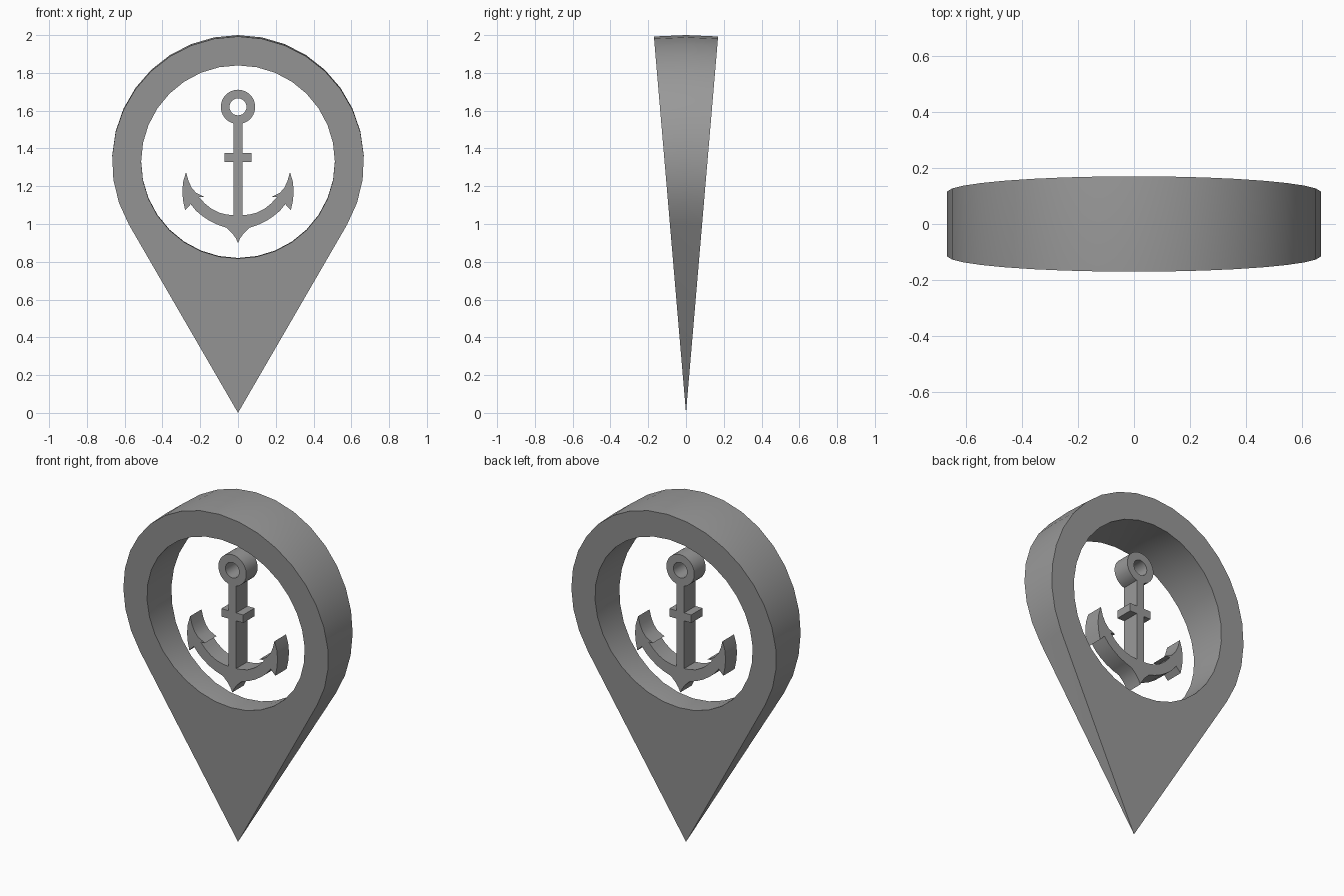
import bpy, bmesh
from math import sin, cos, radians, asin, pi
from mathutils import Vector

if "Cube" in bpy.data.objects:
    bpy.data.objects.remove(bpy.data.objects["Cube"])

dark = bpy.data.materials.new("dark_grey")
dark.diffuse_color = (0.32, 0.32, 0.32, 1)
dark.use_nodes = True
dark.node_tree.nodes["Principled BSDF"].inputs["Base Color"].default_value = dark.diffuse_color


def arc(cz, r, a0, a1, n):
    """Points on a circle centred on x = 0, angles in radians, both ends included."""
    return [(r * cos(a0 + (a1 - a0) * i / n), cz + r * sin(a0 + (a1 - a0) * i / n))
            for i in range(n + 1)]


def circle(cz, r, n):
    return arc(cz, r, pi / 2, pi / 2 + 2 * pi, n)[:-1]


def plate(name, loops, place, steps):
    """Fill x-z outlines (later loops are holes) and sweep them front to back.
    place(z, t) gives (y, z) for t running from -1 (front) to 1 (back)."""
    bm = bmesh.new()
    edges = []
    for loop in loops:
        vs = [bm.verts.new((x, 0, z)) for x, z in loop]
        edges += [bm.edges.new((vs[i - 1], vs[i])) for i in range(len(vs))]
    bmesh.ops.triangle_fill(bm, edges=edges, use_beauty=True, normal=Vector((0, -1, 0)))
    layers, faces = [list(bm.verts)], list(bm.faces)
    for i in range(steps):
        geom = bmesh.ops.extrude_face_region(bm, geom=faces, use_keep_orig=(i == 0))["geom"]
        if i:
            bmesh.ops.delete(bm, geom=[f for f in faces if f.is_valid], context='FACES')
        faces = [g for g in geom if isinstance(g, bmesh.types.BMFace)]
        layers.append([g for g in geom if isinstance(g, bmesh.types.BMVert)])
    for i, layer in enumerate(layers):
        for v in layer:
            if v.is_valid:
                v.co.y, v.co.z = place(v.co.z, 2 * i / steps - 1)
    bmesh.ops.remove_doubles(bm, verts=list(bm.verts), dist=1e-5)
    bmesh.ops.recalc_face_normals(bm, faces=list(bm.faces))
    me = bpy.data.meshes.new(name)
    bm.to_mesh(me)
    bm.free()
    me.materials.append(dark)
    ob = bpy.data.objects.new(name, me)
    bpy.context.collection.objects.link(ob)
    bpy.ops.object.select_all(action='DESELECT')
    ob.select_set(True)
    bpy.context.view_layer.objects.active = ob
    bpy.ops.object.shade_smooth_by_angle(angle=radians(30))
    return ob


# map pin: teardrop with round window, swung a few degrees about its tip
CZ, R = 4 / 3, 2 / 3
SWING = asin(0.085)
teardrop = [(0, 0)] + arc(CZ, R, radians(-30), radians(210), 22)
plate("pin_frame", [teardrop, circle(CZ, 0.513, 32)],
      lambda z, t: (z * sin(SWING * t), z * cos(SWING * t)), 2)

# anchor: right half of the outline from the bottom tip up to the ring
half = [
    (0.012, 0.925), (0.03, 0.95), (0.06, 0.98), (0.105, 0.995),          # crown
    (0.15, 1.016), (0.19, 1.043), (0.222, 1.07), (0.25, 1.105),          # arm, outer
    (0.28, 1.073), (0.291, 1.125), (0.295, 1.175), (0.29, 1.225),        # fluke, outer
    (0.275, 1.275), (0.262, 1.228), (0.246, 1.193), (0.222, 1.165),      # fluke, inner
    (0.178, 1.143), (0.207, 1.143),                                      # barb
    (0.175, 1.108), (0.14, 1.08), (0.1, 1.06), (0.06, 1.05), (0.025, 1.047),
    (0.025, 1.328), (0.071, 1.328), (0.071, 1.375), (0.025, 1.375),      # crossbar
]
RZ, RR = 1.62, 0.091
t = asin(0.025 / RR)
ring = arc(RZ, RR, -pi / 2 + t, 1.5 * pi - t, 28)
outline = [(0, 0.9)] + half + ring + [(-x, z) for x, z in reversed(half)]
plate("anchor", [outline, circle(RZ, 0.045, 24)], lambda z, t: (0.053 * t, z), 1)
